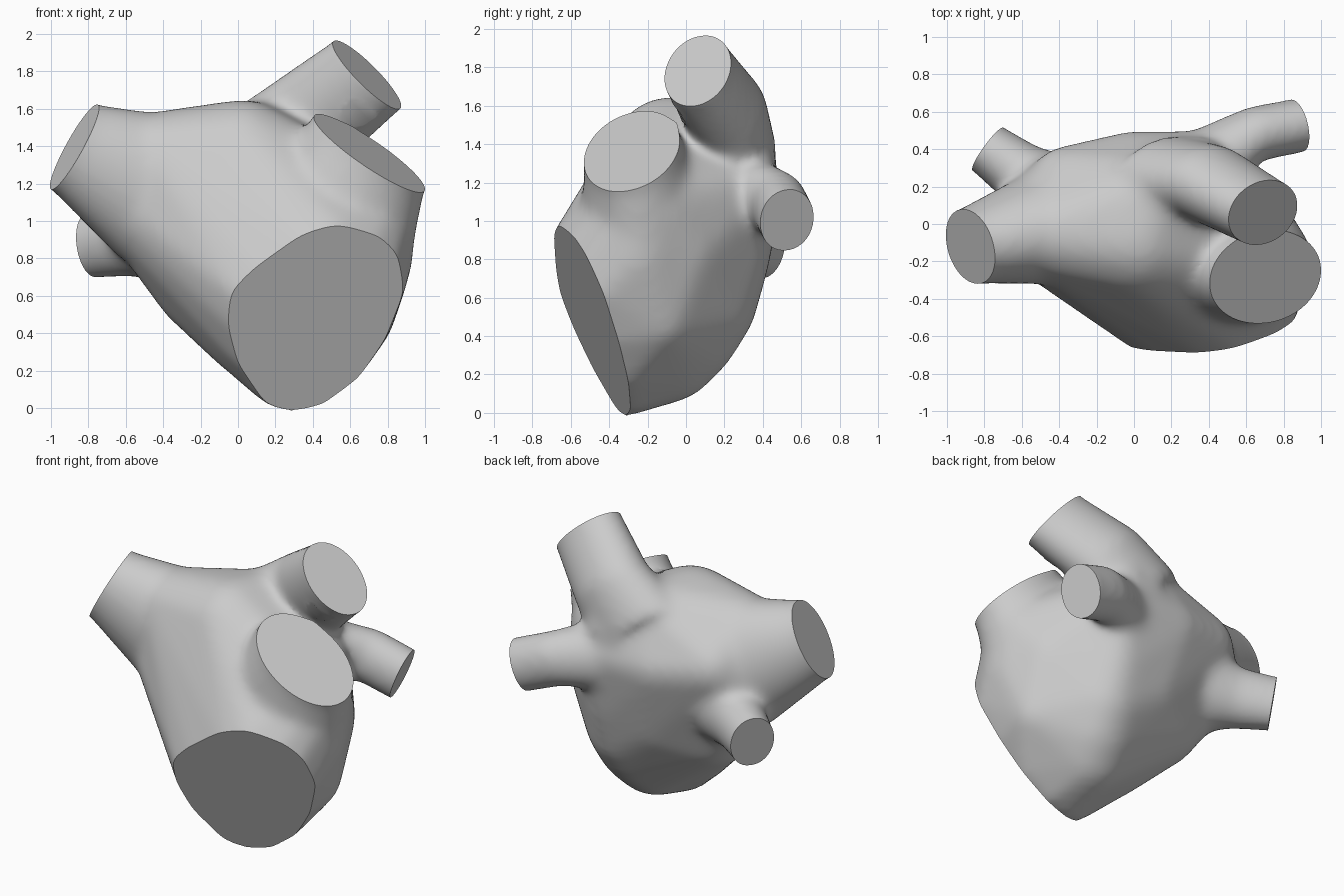
import bpy, bmesh
from math import cos, sin, tau
from mathutils import Vector

cube = bpy.data.objects.get("Cube")
if cube:
    bpy.data.objects.remove(cube)

tissue = bpy.data.materials.new("plain grey")
tissue.use_nodes = True
GREY = (0.6, 0.6, 0.6, 1)
tissue.diffuse_color = GREY
tissue.node_tree.nodes["Principled BSDF"].inputs["Base Color"].default_value = GREY

bm = bmesh.new()


def hull(points):
    """Add a closed convex lump around the points."""
    part = bmesh.new()
    for p in points:
        part.verts.new(p)
    made = bmesh.ops.convex_hull(part, input=part.verts)
    inside = {g for g in made["geom_interior"] if isinstance(g, bmesh.types.BMVert)}
    bmesh.ops.delete(part, geom=list(inside), context="VERTS")
    mesh = bpy.data.meshes.new("lump")
    part.to_mesh(mesh)
    part.free()
    bm.from_mesh(mesh)
    bpy.data.meshes.remove(mesh)


def ball(x, y, z, r):
    part = bmesh.new()
    bmesh.ops.create_icosphere(part, subdivisions=3, radius=r)
    points = [v.co + Vector((x, y, z)) for v in part.verts]
    part.free()
    return points


def axes(normal, along):
    """Unit directions across the normal, the first close to along."""
    u = Vector(along)
    u = (u - normal * u.dot(normal)).normalized()
    return u, normal.cross(u)


def disc(center, u, v, r1, r2):
    return [Vector(center) + u * r1 * cos(tau * i / 32) + v * r2 * sin(tau * i / 32)
            for i in range(32)]


# Big valve opening at the lower front: outline in x, z laid on a slanted plane
valve_n = Vector((0.22, -0.9, -0.37)).normalized()
valve_c = Vector((0.42, -0.485, 0.48))
outline = [(-0.05, 0.42), (-0.03, 0.6), (0.1, 0.73), (0.38, 0.93), (0.54, 0.98),
           (0.74, 0.92), (0.86, 0.8), (0.89, 0.62), (0.79, 0.37), (0.64, 0.15),
           (0.45, 0.01), (0.28, -0.025), (0.15, 0.01), (0.0, 0.23)]
rim = []
for x, z in outline:
    y = valve_c.y - (valve_n.x * (x - valve_c.x) + valve_n.z * (z - valve_c.z)) / valve_n.y
    rim.append(Vector((x, y, z)))

# Chamber: a hull over the rim and balls that mark its walls
body = rim + [valve_c + (p - valve_c) * 0.9 + valve_n * 0.08 for p in rim]
for b in [(0, 0.28, 1.15, 0.22), (0.38, 0.3, 1.15, 0.2), (-0.35, 0.2, 1.2, 0.22),
          (0.35, 0.1, 0.57, 0.27), (0.1, 0.12, 0.75, 0.28), (0.3, -0.1, 0.33, 0.28),
          (0.35, 0.2, 0.82, 0.24), (0.33, 0, 0.43, 0.28), (0.62, -0.04, 0.85, 0.24),
          (-0.2, 0, 0.66, 0.25), (0.02, -0.15, 0.44, 0.24), (-0.42, 0, 1.08, 0.32),
          (-0.4, -0.05, 1.33, 0.26), (0.02, -0.08, 1.33, 0.32), (0.1, 0.12, 1.36, 0.28),
          (0.7, -0.25, 0.82, 0.24), (0.72, -0.2, 1.05, 0.24), (0.63, -0.15, 0.5, 0.21)]:
    body += ball(*b)
hull(body)

# Fill between the two left vessels at the back
hull(ball(0.34, 0.29, 1.32, 0.18) + ball(0.1, 0.25, 1.2, 0.22))

# Vessels: rings from root to cut end as (center, r1, r2), end normal, r1 direction
vessels = [
    # upper left
    ([((0.14, 0.23, 1.28), 0.36, 0.26), ((0.4, 0.22, 1.55), 0.285, 0.21),
      ((0.69, 0.06, 1.78), 0.26, 0.185)], (0.65, -0.3, 0.65), (0.69, 0, -0.72)),
    # front left appendage
    ([((0.55, -0.23, 1.0), 0.44, 0.33), ((0.7, -0.28, 1.365), 0.36, 0.26)],
     (0.54, -0.27, 0.79), (0.57, 0, -0.39)),
    # upper right
    ([((-0.42, -0.01, 1.17), 0.43, 0.32), ((-0.875, -0.12, 1.395), 0.26, 0.205)],
     (-0.85, -0.22, 0.47), (0.24, 0, 0.44)),
    # lower right, at the back
    ([((-0.35, 0.1, 0.96), 0.3, 0.28), ((-0.6, 0.27, 0.9), 0.2, 0.17),
      ((-0.78, 0.4, 0.87), 0.18, 0.145)], (-0.8, 0.58, -0.15), (0, 0, 1)),
    # lower left, at the back
    ([((0.35, 0.28, 1.12), 0.24, 0.22), ((0.64, 0.48, 1.09), 0.18, 0.15),
      ((0.87, 0.525, 1.005), 0.178, 0.148)], (0.9, 0.22, -0.35), (0, 0, 1)),
]
cuts = [(valve_c, valve_n, *axes(valve_n, (1, 0, 0)), 0.65, 0.65)]
for rings, normal, along in vessels:
    n = Vector(normal).normalized()
    u, v = axes(n, along)
    center, r1, r2 = rings[-1]
    end = Vector(center)
    chain = rings + [(end + n * 0.08, r1, r2)]
    for a, b in zip(chain, chain[1:]):
        hull(disc(a[0], u, v, *a[1:]) + disc(b[0], u, v, *b[1:]))
    cuts.append((end, n, u, v, r1 * 1.12, r2 * 1.12))

# Fuse everything and blend the joints
mesh = bpy.data.meshes.new("heart_chamber")
bm.to_mesh(mesh)
bm.free()
chamber = bpy.data.objects.new("heart_chamber", mesh)
bpy.context.collection.objects.link(chamber)
fuse = chamber.modifiers.new("fuse", "REMESH")
fuse.mode = "VOXEL"
fuse.voxel_size = 0.022
blend = chamber.modifiers.new("blend", "SMOOTH")
blend.factor = 0.5
blend.iterations = 36
graph = bpy.context.evaluated_depsgraph_get()
fused = bpy.data.meshes.new_from_object(chamber.evaluated_get(graph))
chamber.modifiers.clear()
chamber.data = fused
bpy.data.meshes.remove(mesh)

# Slice each opening flat and close it
bm = bmesh.new()
bm.from_mesh(fused)
for center, n, u, v, reach_u, reach_v in cuts:
    near = set()
    for f in bm.faces:
        d = f.calc_center_median() - center
        if -0.06 < d.dot(n) < 0.11 and (d.dot(u) / reach_u) ** 2 + (d.dot(v) / reach_v) ** 2 < 1:
            near.add(f)
    geom = near | {e for f in near for e in f.edges} | {p for f in near for p in f.verts}
    bmesh.ops.bisect_plane(bm, geom=list(geom), plane_co=center, plane_no=n, clear_outer=True)
    edges = [e for e in bm.edges if e.is_boundary]
    bmesh.ops.holes_fill(bm, edges=edges, sides=0)
bmesh.ops.recalc_face_normals(bm, faces=bm.faces)
bm.to_mesh(fused)
bm.free()
fused.name = "heart_chamber"
fused.materials.clear()
fused.materials.append(tissue)

# Smooth walls with crisp cut edges
bpy.ops.object.select_all(action="DESELECT")
chamber.select_set(True)
bpy.context.view_layer.objects.active = chamber
bpy.ops.object.shade_smooth_by_angle(angle=0.6)
